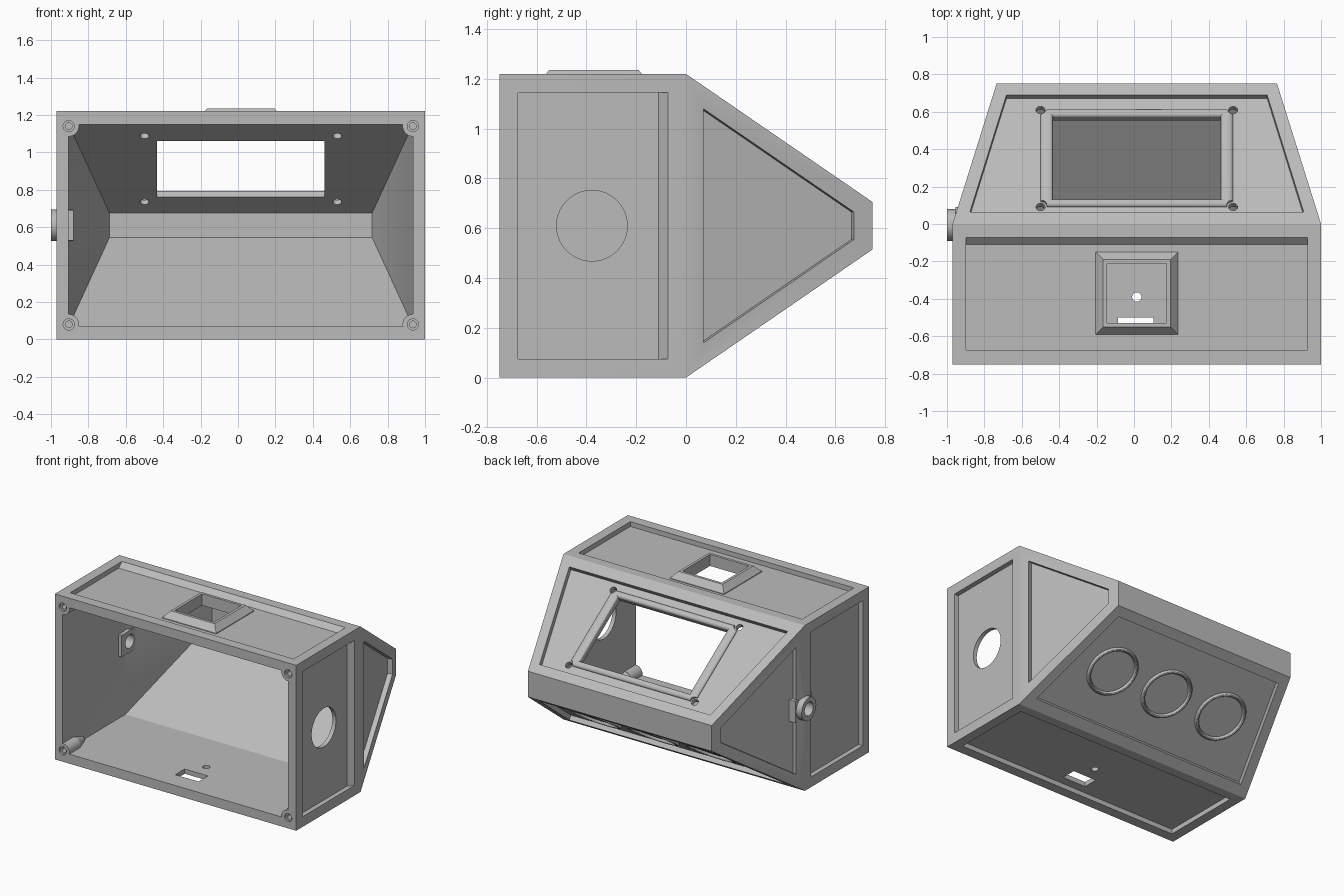
import bpy, bmesh, math
from mathutils import Vector, Matrix

if "Cube" in bpy.data.objects:
    bpy.data.objects.remove(bpy.data.objects["Cube"])

grey = bpy.data.materials.new("plain grey")
grey.use_nodes = True
grey.diffuse_color = (0.5, 0.5, 0.5, 1)
grey.node_tree.nodes["Principled BSDF"].inputs["Base Color"].default_value = (0.5, 0.5, 0.5, 1)

CX, H, BACK = 0.015, 1.22, 0.75      # mid x, height, rear depth
HALF, HALF_BACK = 0.985, 0.75        # half widths at the bend and at the rear
TOP_BACK = 0.705                     # height of the rear top edge
DEPTH = 0.035                        # depth of the recessed panels


def finish(name, bm):
    bmesh.ops.recalc_face_normals(bm, faces=bm.faces[:])
    me = bpy.data.meshes.new(name)
    bm.to_mesh(me)
    bm.free()
    me.materials.append(grey)
    ob = bpy.data.objects.new(name, me)
    bpy.context.collection.objects.link(ob)
    return ob


def loft(name, loops, closed=False, mat=Matrix()):
    """Skin through loops of points; closed joins the last loop to the first."""
    bm = bmesh.new()
    rows = [[bm.verts.new(mat @ Vector(p)) for p in loop] for loop in loops]
    pairs = list(zip(rows, rows[1:])) + ([(rows[-1], rows[0])] if closed else [])
    n = len(rows[0])
    for a, b in pairs:
        for i in range(n):
            j = (i + 1) % n
            bm.faces.new((a[i], a[j], b[j], b[i]))
    if not closed:
        bm.faces.new(rows[0])
        bm.faces.new(rows[-1])
    return finish(name, bm)


def cyl(name, start, end, r, r2=None, seg=48):
    a, b = Vector(start), Vector(end)
    d = b - a
    bm = bmesh.new()
    bmesh.ops.create_cone(bm, cap_ends=True, segments=seg, radius1=r,
                          radius2=r if r2 is None else r2, depth=d.length,
                          matrix=Matrix.Translation((a + b) / 2)
                          @ d.to_track_quat('Z', 'Y').to_matrix().to_4x4())
    return finish(name, bm)


def combine(ob, tool, op='DIFFERENCE'):
    mod = ob.modifiers.new("combine", 'BOOLEAN')
    mod.operation, mod.solver, mod.object = op, 'EXACT', tool
    with bpy.context.temp_override(object=ob, active_object=ob):
        bpy.ops.object.modifier_apply(modifier=mod.name)
    bpy.data.objects.remove(tool)


def rect_xz(y, hx, z0, z1):
    return [(CX - hx, y, z0), (CX + hx, y, z0), (CX + hx, y, z1), (CX - hx, y, z1)]


def rect(hx, hy, h):
    return [(-hx, -hy, h), (hx, -hy, h), (hx, hy, h), (-hx, hy, h)]


def box(name, lo, hi):
    mid, half = (Vector(lo) + Vector(hi)) / 2, (Vector(hi) - Vector(lo)) / 2
    return loft(name, [rect(half.x, half.y, -half.z), rect(half.x, half.y, half.z)],
                mat=Matrix.Translation(mid))


def flip_z(points):
    return [(x, y, H - z) for x, y, z in points]


def flip_x(points):
    return [(2 * CX - x, y, z) for x, y, z in points]


# Hollow shell: box in front, tapering to the rear, open at the front
shell = loft("enclosure", [rect_xz(-BACK, HALF, 0, H), rect_xz(0, HALF, 0, H),
                           rect_xz(BACK, HALF_BACK, H - TOP_BACK, TOP_BACK)])
combine(shell, loft("cavity", [rect_xz(-0.85, 0.92, 0.07, 1.15), rect_xz(-0.02, 0.92, 0.07, 1.15),
                               rect_xz(0.68, 0.702, 0.545, 0.675)]))

# Screw posts in the four front corners
corners = [(CX + s * 0.92, z) for s in (-1, 1) for z in (0.08, H - 0.08)]
for x, z in corners:
    combine(shell, cyl("post", (x, -BACK, z), (x, -0.62, z), 0.055), 'UNION')
    combine(shell, cyl("post_tip", (x, -0.625, z), (x, -0.52, z), 0.055, 0.02), 'UNION')

# Recessed panels on the box part, sloped along the edge next to the bend
top_loops, side_loops = [], []
for out, edge in ((-DEPTH, -0.11), (0.02, -0.05)):
    top_loops.append([(CX - 0.912, -0.675, H + out), (CX + 0.912, -0.675, H + out),
                      (CX + 0.912, edge, H + out), (CX - 0.912, edge, H + out)])
    x = CX + HALF + out
    side_loops.append([(x, -0.675, 0.075), (x, edge, 0.075),
                       (x, edge, H - 0.075), (x, -0.675, H - 0.075)])
cuts = [top_loops, [flip_z(l) for l in top_loops],
        side_loops, [flip_x(l) for l in side_loops]]

# Recessed panels on the tapered part
slope = (H - TOP_BACK) / BACK
up = Vector((0, slope, 1)).normalized()
taper = (HALF - HALF_BACK) / BACK
side = Vector((1, taper, 0)).normalized()


def on_slope(x, y):
    return Vector((CX + x, y, H - slope * y))


def on_side(y, z):
    return Vector((CX + HALF - taper * y, y, z))


slope_panel = [on_slope(-0.892, 0.065), on_slope(0.892, 0.065),
               on_slope(0.697, 0.69), on_slope(-0.697, 0.69)]
side_panel = [on_side(0.07, 0.14), on_side(0.675, 0.555),
              on_side(0.675, H - 0.555), on_side(0.07, H - 0.14)]
for panel, normal, flip in ((slope_panel, up, flip_z), (side_panel, side, flip_x)):
    loops = [[p + normal * d for p in panel] for d in (-DEPTH, 0.02)]
    cuts += [loops, [flip(l) for l in loops]]
for loops in cuts:
    combine(shell, loft("recess", loops))

# Screw holes in the posts
for x, z in corners:
    combine(shell, cyl("screw_hole", (x, -0.8, z), (x, -0.6, z), 0.018, seg=24))
    combine(shell, cyl("screw_seat", (x, -0.8, z), (x, -0.735, z), 0.03, seg=24))

# Openings: side port, cable entry, top socket, floor slot and floor pin hole
MID = H / 2
combine(shell, cyl("side_port", (0.8, -0.378, MID), (1.1, -0.378, MID), 0.142, seg=64))
combine(shell, cyl("cable_hole", (-1.1, -0.005, MID), (-0.8, -0.005, MID), 0.05))
SY = -0.37
combine(shell, box("socket_cut", (CX - 0.16, SY - 0.16, 1.0), (CX + 0.16, SY + 0.16, 1.4)))
combine(shell, box("slot_cut", (CX - 0.1, -0.61, -0.1), (CX + 0.09, -0.5, 0.2)))
combine(shell, cyl("pin_cut", (CX, -0.39, -0.1), (CX, -0.39, 0.2), 0.025, seg=24))

# Display window and its screw holes, in the plane of the upper slope
along = Vector((0, 1, -slope)).normalized()
display = Matrix.Translation(on_slope(0, 0.37)) @ Matrix((Vector((1, 0, 0)), along, up)).transposed().to_4x4()
combine(shell, loft("window_cut", [rect(0.447, 0.268, -0.15), rect(0.447, 0.268, 0.1)], mat=display))
screws = [(sx * 0.515, sy * 0.314) for sx in (-1, 1) for sy in (-1, 1)]
for x, y in screws:
    combine(shell, cyl("hole", display @ Vector((x, y, -0.15)), display @ Vector((x, y, 0.1)), 0.024, seg=24))

# Rounded display frame, notched around its screws
profile = [(0, -0.045)]
for i in range(9):
    t = (1 - math.cos(math.pi * i / 8)) / 2
    profile.append((t, -DEPTH + 0.02 * math.sin(math.pi * i / 8)))
profile.append((1, -0.045))
frame = loft("display_frame", [rect(0.515 - 0.068 * t, 0.315 - 0.047 * t, h) for t, h in profile],
             closed=True, mat=display)
for x, y in screws:
    combine(frame, cyl("notch", display @ Vector((x, y, -0.1)), display @ Vector((x, y, 0.1)), 0.034, seg=32))

# Bevelled collar around the top socket
collar = [(0.22, 1.175), (0.22, 1.19), (0.18, 1.235), (0.16, 1.235), (0.16, 1.175)]
socket = loft("socket_collar", [rect(r, r, h) for r, h in collar],
              closed=True, mat=Matrix.Translation((CX, SY, 0)))

# Cable fitting on the right side: a tube on a block
fitting = cyl("cable_fitting", (-0.88, -0.005, MID), (-1, -0.005, MID), 0.085)
combine(fitting, box("fitting_base", (-0.955, -0.1, MID - 0.08), (-0.88, 0.09, MID + 0.08)), 'UNION')
combine(fitting, cyl("fitting_hole", (-1.1, -0.005, MID), (-0.8, -0.005, MID), 0.05))

# Three raised rings on the lower slope
down = Vector((0, slope, -1)).normalized()
rise = Vector((0, 1, slope)).normalized()
rings = []
for i in (-1, 0, 1):
    centre = on_slope(i * 0.47, 0.375)
    centre.z = H - centre.z
    mat = Matrix.Translation(centre) @ Matrix((Vector((1, 0, 0)), rise, down)).transposed().to_4x4()
    loops = []
    for k in range(12):
        a = 2 * math.pi * k / 12
        r, h = 0.17 + 0.014 * math.cos(a), -DEPTH + 0.02 * math.sin(a)
        loops.append([(r * math.cos(b * math.pi / 32), r * math.sin(b * math.pi / 32), h) for b in range(64)])
    rings.append(loft("lower_ring", loops, closed=True, mat=mat))

# Smooth the curved faces, keep the edges sharp
for ob in [shell, frame, socket, fitting] + rings:
    bpy.ops.object.select_all(action='DESELECT')
    ob.select_set(True)
    bpy.context.view_layer.objects.active = ob
    bpy.ops.object.shade_smooth_by_angle(angle=math.radians(25))
